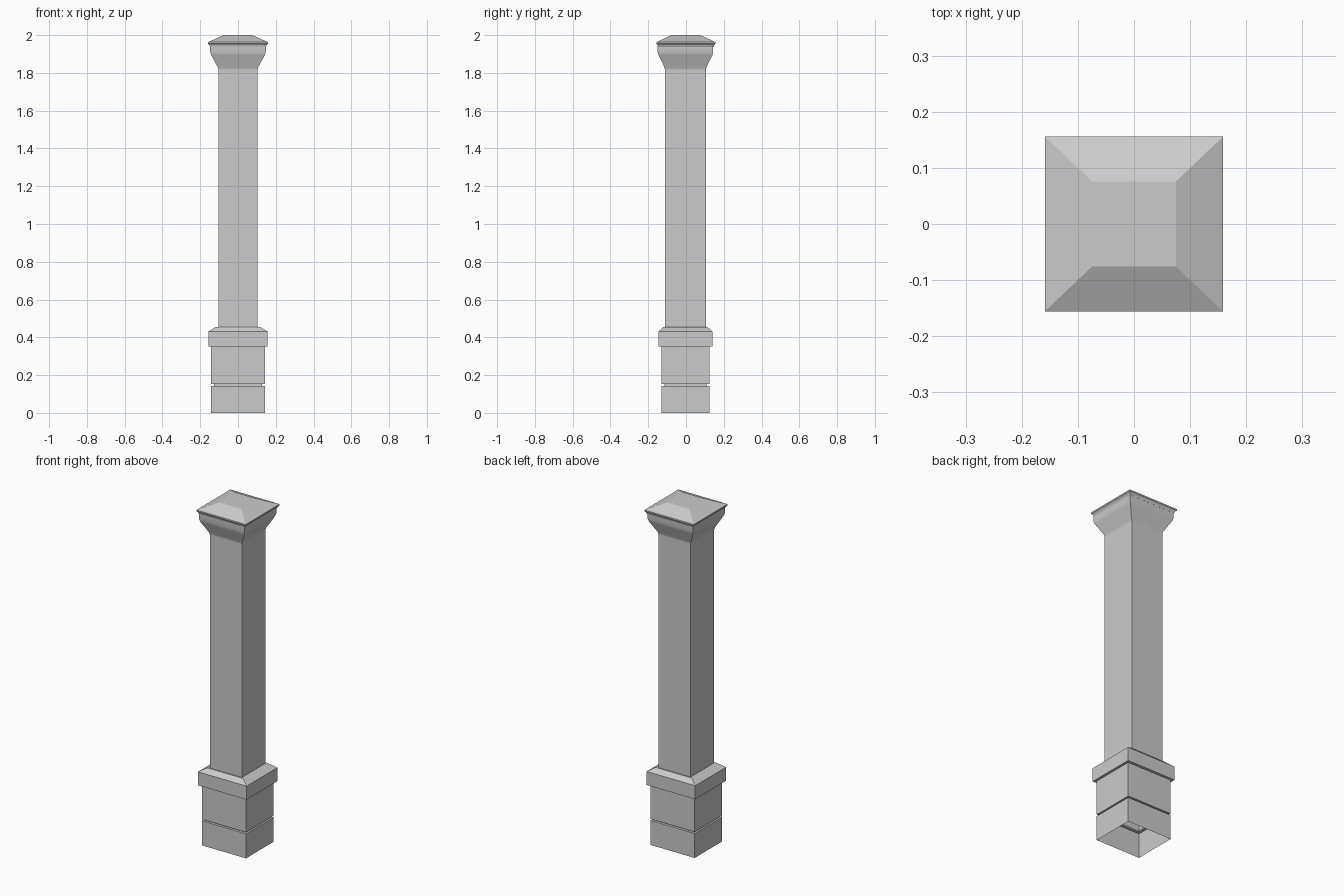
import bpy, bmesh, math

cube = bpy.data.objects.get("Cube")
if cube:
    bpy.data.objects.remove(cube, do_unlink=True)

stone = bpy.data.materials.new("grey stone")
stone.use_nodes = True
colour = (0.6, 0.6, 0.6, 1)
stone.diffuse_color = colour
stone.node_tree.nodes["Principled BSDF"].inputs["Base Color"].default_value = colour


def square_loft(name, profile, y_offset=0, cap_top=False, smooth=False):
    """Skin rectangular rings of (half width x, half depth y, z) into a shell."""
    bm = bmesh.new()
    rings = []
    for hx, hy, z in profile:
        corners = [(-1, -1), (1, -1), (1, 1), (-1, 1)]
        rings.append([bm.verts.new((sx * hx, sy * hy + y_offset, z)) for sx, sy in corners])
    for low, high in zip(rings, rings[1:]):
        for i in range(4):
            j = (i + 1) % 4
            bm.faces.new((low[i], low[j], high[j], high[i]))
    if cap_top:
        bm.faces.new(rings[-1])
    mesh = bpy.data.meshes.new(name)
    bm.to_mesh(mesh)
    bm.free()
    mesh.materials.append(stone)
    obj = bpy.data.objects.new(name, mesh)
    bpy.context.collection.objects.link(obj)
    if smooth:
        bpy.ops.object.select_all(action='DESELECT')
        obj.select_set(True)
        bpy.context.view_layer.objects.active = obj
        bpy.ops.object.shade_smooth_by_angle(angle=math.radians(35))
    return obj


# Open-bottomed plinth with a recessed joint between its two blocks
square_loft("plinth", [
    (0.143, 0.127, 0), (0.143, 0.127, 0.143),
    (0.127, 0.112, 0.143), (0.127, 0.112, 0.152),
    (0.143, 0.127, 0.152), (0.143, 0.127, 0.352)], -0.003)

# Overhanging base moulding with a sloped top
square_loft("base_moulding", [
    (0.143, 0.127, 0.352), (0.157, 0.142, 0.352), (0.157, 0.142, 0.431),
    (0.117, 0.116, 0.455), (0.104, 0.109, 0.455)], -0.003)

# Plain shaft
square_loft("shaft", [(0.104, 0.109, 0.455), (0.104, 0.109, 1.818)], -0.003)

# Flared capital
square_loft("capital", [
    (0.104, 0.109, 1.818), (0.107, 0.111, 1.830), (0.141, 0.142, 1.893),
    (0.147, 0.147, 1.910), (0.147, 0.147, 1.940)], -0.003, smooth=True)

# Cap slab with a truncated pyramid on top
square_loft("cap", [
    (0.147, 0.147, 1.938), (0.152, 0.150, 1.948), (0.159, 0.156, 1.955),
    (0.159, 0.156, 1.963), (0.075, 0.076, 2.0)], cap_top=True)
